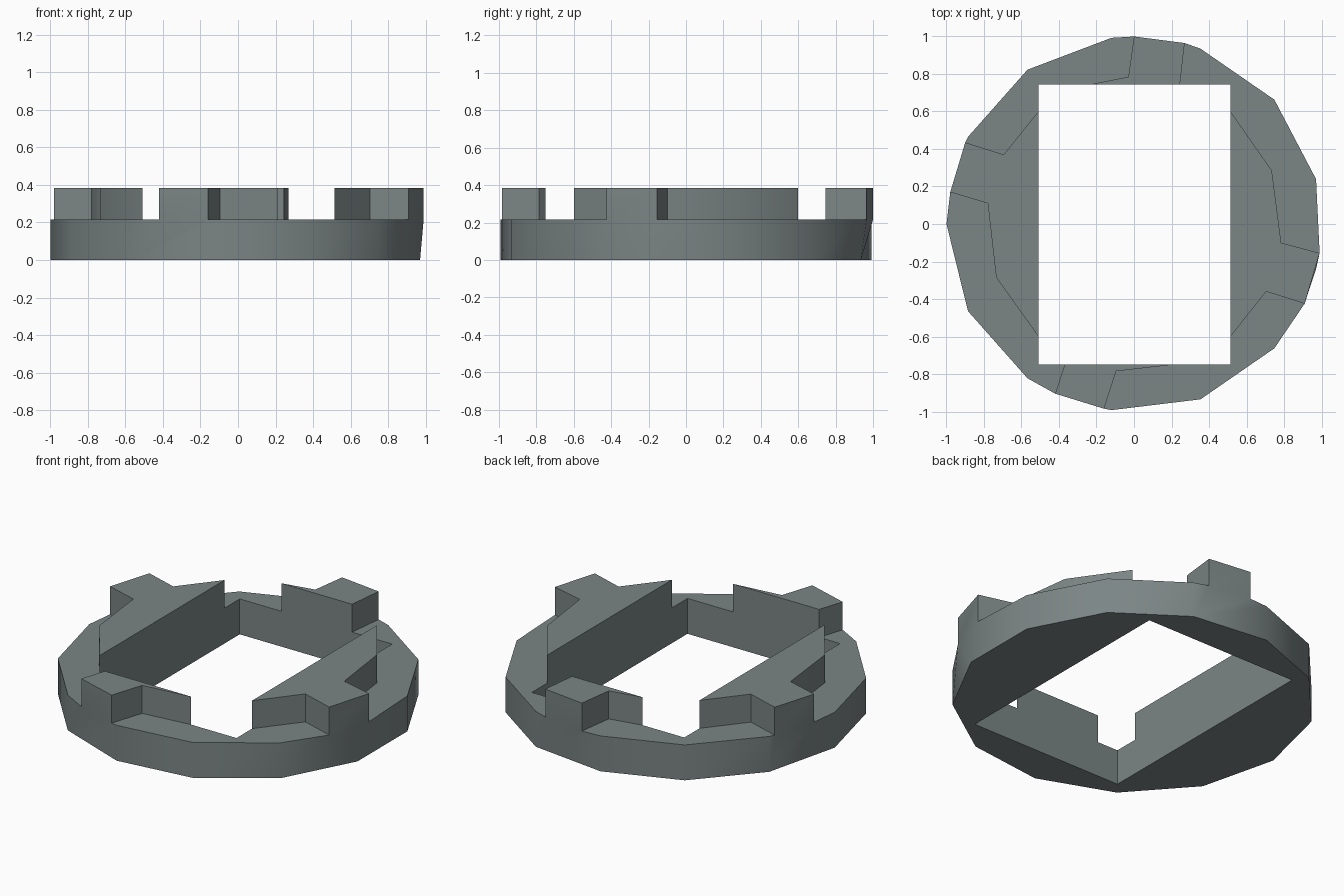
import bpy, bmesh, math

if "Cube" in bpy.data.objects:
    bpy.data.objects.remove(bpy.data.objects["Cube"])

LEDGE, TOP = 0.215, 0.385
TAU = 2 * math.pi

grey = bpy.data.materials.new("slate grey")
grey.diffuse_color = (0.2, 0.235, 0.235, 1)
grey.use_nodes = True
grey.node_tree.nodes["Principled BSDF"].inputs["Base Color"].default_value = grey.diffuse_color

# Raised blocks, anticlockwise from hole edge to hole edge, with the index of the first rim corner
blocks = [
    ([(0.515, -0.6), (0.705, -0.36), (0.91, -0.425), (0.99, -0.155),
      (0.785, -0.1), (0.735, 0.285), (0.515, 0.6)], 2),
    ([(0.245, 0.745), (0.27, 0.965), (0, 1), (-0.03, 0.785), (-0.23, 0.745)], 1),
    ([(-0.51, 0.6), (-0.695, 0.37), (-0.9, 0.435), (-0.98, 0.17),
      (-0.78, 0.11), (-0.735, -0.285), (-0.51, -0.6)], 2),
    ([(-0.37, -0.75), (-0.42, -0.905), (-0.16, -0.985), (-0.095, -0.785), (0.21, -0.75)], 1),
]
corners = [(0.515, 0.745), (-0.51, 0.745), (-0.51, -0.75), (0.515, -0.75)]
ring13 = [(math.cos(math.pi + TAU * i / 13), math.sin(math.pi + TAU * i / 13)) for i in range(13)]

bm = bmesh.new()


def angle(p, start=(-1, 0)):
    a = (math.atan2(p[1], p[0]) - math.atan2(start[1], start[0])) % TAU
    return 0.0 if a > TAU - 1e-6 else a


def between(a, b):
    """Ring corners lying between two directions."""
    pts = [p for p in ring13 if 1e-6 < angle(p, a) < angle(b, a)]
    return sorted(pts, key=lambda p: angle(p, a))


def face(pts):
    return bm.faces.new([bm.verts.new(p) for p in pts])


def flat(pts, z):
    return face([(x, y, z) for x, y in pts])


def walls(pts, z0, z1):
    for a, b in zip(pts, pts[1:] + pts[:1]):
        face([(*a, z0), (*b, z0), (*b, z1), (*a, z1)])


rim, hole = [], []
for k, (pts, lip) in enumerate(blocks):
    nxt, nlip = blocks[(k + 1) % 4]
    # Raised block: sides and top
    walls(pts, LEDGE, TOP)
    flat(pts, TOP)
    # Sunken ledge running to the next block
    outer = [pts[lip + 1]] + between(pts[lip + 1], nxt[nlip]) + [nxt[nlip]]
    flat(outer + nxt[:nlip][::-1] + [corners[k]] + pts[lip + 2:][::-1], LEDGE)
    rim += outer
    hole += [pts[0], pts[-1], corners[k]]

# Hole walls
walls(hole[::-1], 0, LEDGE)

# Outer wall: joins the 13-sided foot to the rim
rim.sort(key=angle)
low = [(angle(p), (*p, 0)) for p in ring13] + [(TAU, (-1, 0, 0))]
high = [(angle(p), (*p, LEDGE)) for p in rim] + [(TAU, (*rim[0], LEDGE))]
i = j = 0
while i < len(low) - 1 or j < len(high) - 1:
    da = low[i + 1][0] - high[j + 1][0]
    if abs(da) < 1e-5:
        face([low[i][1], low[i + 1][1], high[j + 1][1], high[j][1]])
        i, j = i + 1, j + 1
    elif da < 0:
        face([low[i][1], low[i + 1][1], high[j][1]])
        i += 1
    else:
        face([low[i][1], high[j + 1][1], high[j][1]])
        j += 1

bmesh.ops.remove_doubles(bm, verts=bm.verts[:], dist=1e-4)

# Underside: fills between the foot and the hole
edges = [e for e in bm.edges if e.is_boundary and all(v.co.z < 1e-4 for v in e.verts)]
bmesh.ops.triangle_fill(bm, edges=edges, use_beauty=True)
bmesh.ops.recalc_face_normals(bm, faces=bm.faces[:])

mesh = bpy.data.meshes.new("notched_ring")
bm.to_mesh(mesh)
bm.free()
mesh.materials.append(grey)
ring = bpy.data.objects.new("notched_ring", mesh)
bpy.context.collection.objects.link(ring)
bpy.context.view_layer.objects.active = ring
ring.select_set(True)
bpy.ops.object.shade_smooth_by_angle(angle=math.radians(30))
